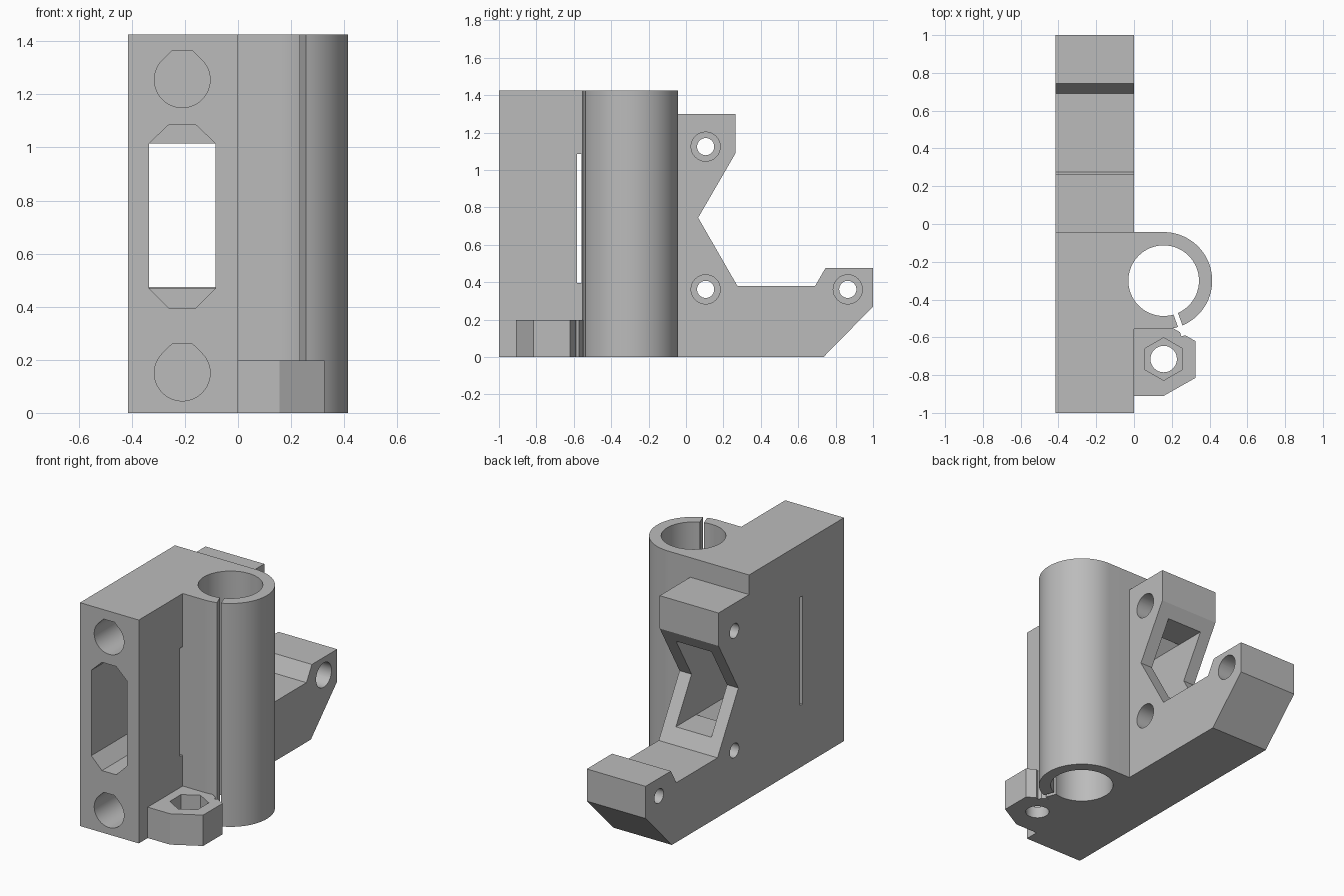
import bpy, bmesh
from math import cos, sin, radians, pi
from mathutils import Vector

if "Cube" in bpy.data.objects:
    bpy.data.objects.remove(bpy.data.objects["Cube"], do_unlink=True)

grey = bpy.data.materials.new("plain grey")
grey.use_nodes = True
grey.diffuse_color = (0.5, 0.5, 0.5, 1)
grey.node_tree.nodes["Principled BSDF"].inputs["Base Color"].default_value = (0.5, 0.5, 0.5, 1)

PLACE = {"x": lambda u, v, t: (t, u, v),
         "y": lambda u, v, t: (u, t, v),
         "z": lambda u, v, t: (u, v, t)}


def prism(name, points, axis, start, end):
    """Extrude a closed profile along an axis."""
    bm = bmesh.new()
    face = bm.faces.new([bm.verts.new(PLACE[axis](u, v, start)) for u, v in points])
    moved = bmesh.ops.extrude_face_region(bm, geom=[face])["geom"]
    bmesh.ops.translate(bm, vec=Vector(PLACE[axis](0, 0, end - start)),
                        verts=[g for g in moved if isinstance(g, bmesh.types.BMVert)])
    bmesh.ops.recalc_face_normals(bm, faces=bm.faces)
    mesh = bpy.data.meshes.new(name)
    bm.to_mesh(mesh)
    bm.free()
    mesh.materials.append(grey)
    obj = bpy.data.objects.new(name, mesh)
    bpy.context.collection.objects.link(obj)
    return obj


def arc(cu, cv, r, a, b, n):
    """Points along an arc, both ends included."""
    return [(cu + r * cos(radians(a + (b - a) * i / n)),
             cv + r * sin(radians(a + (b - a) * i / n))) for i in range(n + 1)]


def circle(cu, cv, r, n=48, turn=0):
    return arc(cu, cv, r, turn, turn + 360, n)[:-1]


def rect(u0, u1, v0, v1):
    return [(u0, v0), (u1, v0), (u1, v1), (u0, v1)]


def combine(target, tool, operation):
    """Apply one boolean and drop the tool."""
    tool.hide_render = True
    mod = target.modifiers.new("join", "BOOLEAN")
    mod.operation, mod.solver, mod.object = operation, "EXACT", tool
    graph = bpy.context.evaluated_depsgraph_get()
    result = bpy.data.meshes.new_from_object(target.evaluated_get(graph))
    target.modifiers.clear()
    target.data = result
    bpy.data.objects.remove(tool, do_unlink=True)


LEFT, BACK, TOP = -0.415, -0.043, 1.425
BX, BY, RADIUS = 0.157, -0.3, 0.257      # bearing axis and outer radius
NUT_Y = -0.715

# Main block with the notched rear plate
bracket = prism("carriage_bracket", [
    (-1, 0), (0.735, 0), (1, 0.27), (1, 0.475), (0.745, 0.475), (0.69, 0.38),
    (0.275, 0.38), (0.065, 0.745), (0.265, 1.09), (0.265, 1.3),
    (BACK, 1.3), (BACK, TOP), (-1, TOP)], "x", LEFT, 0)

# Bearing holder and nut boss
holder = prism("bearing_holder", arc(BX, BY, RADIUS, -90, 90, 40)
               + [(-0.05, BY + RADIUS), (-0.05, BY - RADIUS)], "z", 0, TOP)
boss = prism("nut_boss", [(-0.05, -0.91), (BX, -0.91), (0.325, -0.815), (0.325, -0.62),
                          (BX, -0.523), (-0.05, -0.523)], "z", 0, 0.197)
for part in (holder, boss):
    combine(bracket, part, "UNION")

# Bearing bore and clamping slit
cutters = [prism("bore_cutter", circle(BX, BY, 0.187, 64), "z", -0.1, 1.6)]
along = Vector((cos(radians(-70)), sin(radians(-70))))
side = Vector((-along.y, along.x)) * 0.0125
centre = Vector((BX, BY))
slit = [tuple(centre + along * d + side * s) for d, s in
        ((0.1, -1), (0.31, -1), (0.31, 1), (0.1, 1))]
cutters.append(prism("slit_cutter", slit, "z", -0.1, 1.6))

# Nut pocket and its screw hole
cutters.append(prism("nut_cutter", circle(BX, NUT_Y, 0.113, 6, 30), "z", 0.075, 0.3))
cutters.append(prism("nut_screw_cutter", circle(BX, NUT_Y, 0.07), "z", -0.1, 0.15))

# Belt passage: chamfered at the front, plain window at the rear
cutters.append(prism("belt_cutter", [
    (-0.335, 0.47), (-0.26, 0.395), (-0.16, 0.395), (-0.085, 0.47),
    (-0.085, 1.015), (-0.16, 1.086), (-0.26, 1.086), (-0.335, 1.015)], "y", -1.1, 0.02))
cutters.append(prism("window_cutter", rect(-0.335, -0.085, 0.47, 1.015), "y", -0.2, 0.5))

# Thin relief slot through the sides
cutters.append(prism("relief_cutter", rect(-0.584, -0.558, 0.395, 1.086), "x", -0.5, 0.03))

# Blind rod sockets with a flattened teardrop top
for z in (0.15, 1.255):
    socket = arc(-0.21, z, 0.105, 135, 405, 36) + [(-0.172, z + 0.11), (-0.248, z + 0.11)]
    cutters.append(prism("rod_cutter", socket, "y", -1.1, -0.09))

# Counterbored plate screws
for y, z in ((0.105, 1.125), (0.105, 0.362), (0.865, 0.362)):
    cutters.append(prism("screw_cutter", circle(y, z, 0.046, 32), "x", -0.6, 0.1))
    cutters.append(prism("head_cutter", circle(y, z, 0.078, 32), "x", -0.19, 0.1))

for cutter in cutters:
    combine(bracket, cutter, "DIFFERENCE")

# Smooth the round walls, keep the edges sharp
bpy.ops.object.select_all(action="DESELECT")
bracket.select_set(True)
bpy.context.view_layer.objects.active = bracket
bpy.ops.object.shade_smooth_by_angle(angle=pi / 9)
